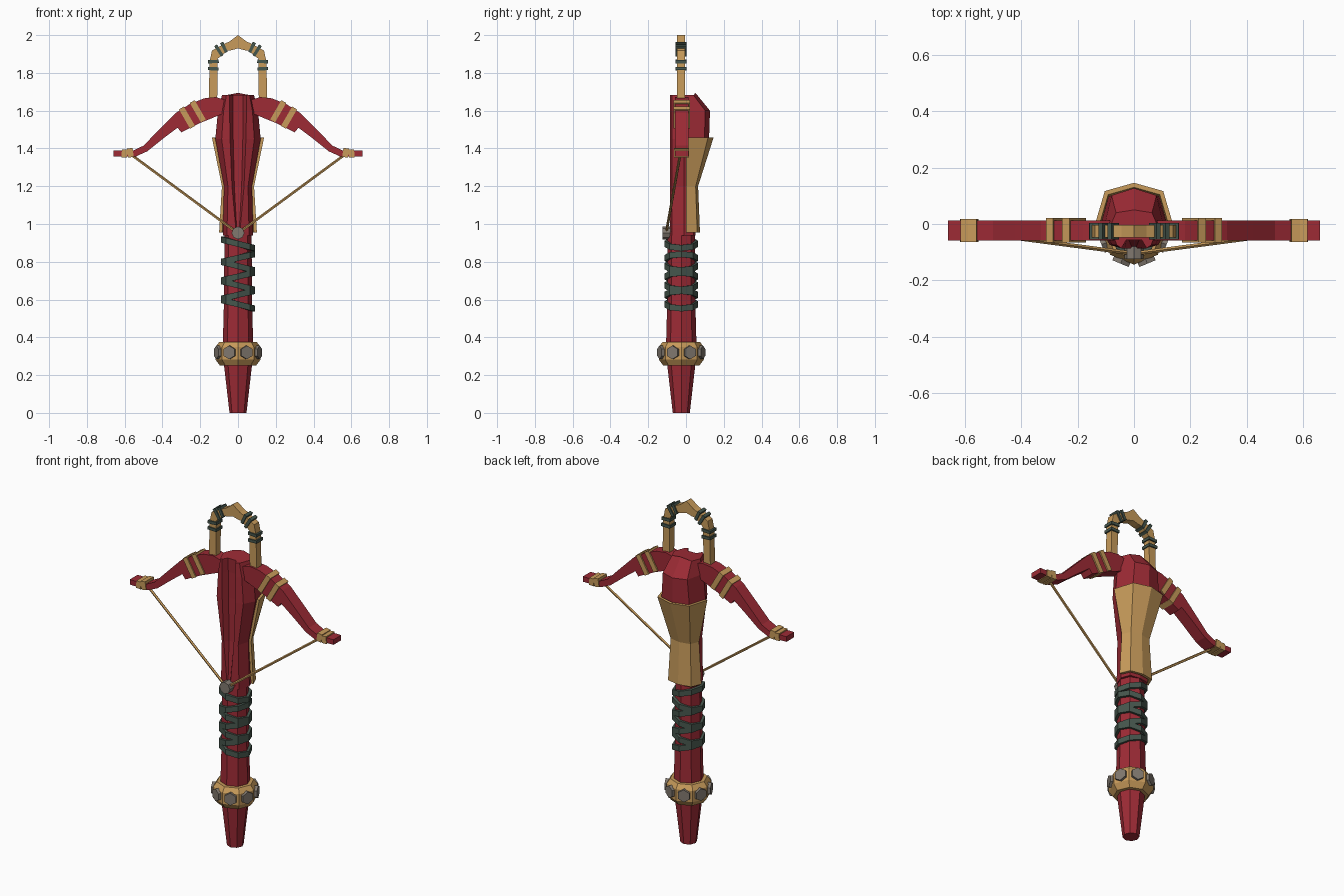
import bpy, bmesh, math
from mathutils import Vector, Matrix

if "Cube" in bpy.data.objects:
    bpy.data.objects.remove(bpy.data.objects["Cube"])

def material(name, rgb):
    m = bpy.data.materials.new(name)
    m.diffuse_color = (*rgb, 1)
    m.use_nodes = True
    m.node_tree.nodes["Principled BSDF"].inputs["Base Color"].default_value = m.diffuse_color
    return m

RED = material("red_lacquer", (0.34, 0.024, 0.036))
GOLD = material("gold_wood", (0.58, 0.33, 0.105))
GREEN = material("green_cord", (0.062, 0.095, 0.075))
GREY = material("grey_metal", (0.22, 0.19, 0.16))
AXIS_Y = -0.025

def finish(name, bm, mat):
    bmesh.ops.recalc_face_normals(bm, faces=bm.faces)
    me = bpy.data.meshes.new(name)
    bm.to_mesh(me)
    bm.free()
    me.materials.append(mat)
    ob = bpy.data.objects.new(name, me)
    bpy.context.collection.objects.link(ob)
    return ob

def loft(name, rings, mat, closed=False):
    """Skin a list of point rings; cap the ends, or join last to first."""
    bm = bmesh.new()
    vs = [[bm.verts.new(p) for p in r] for r in rings]
    n = len(vs[0])
    pairs = list(zip(vs, vs[1:])) + ([(vs[-1], vs[0])] if closed else [])
    for a, b in pairs:
        for i in range(n):
            j = (i + 1) % n
            bm.faces.new((a[i], a[j], b[j], b[i]))
    if not closed:
        bm.faces.new(vs[0])
        bm.faces.new(vs[-1])
    return finish(name, bm, mat)

def octagon(r, z, tilt=0.0):
    return [(r * math.sin(k * math.pi / 4), AXIS_Y - r * math.cos(k * math.pi / 4),
             z + tilt * math.sin(k * math.pi / 4)) for k in range(8)]

def plate(name, outline, y0, y1, mat):
    return loft(name, [[(x, y, z) for x, z in outline] for y in (y0, y1)], mat)

def box(name, x, z, along, across, y0, y1, angle, mat):
    """Block in the xz plane turned by angle around y."""
    c, s = math.cos(angle), math.sin(angle)
    pts = [(x + u * c - v * s, z + u * s + v * c) for u, v in
           ((-along/2, -across/2), (along/2, -across/2), (along/2, across/2), (-along/2, across/2))]
    return plate(name, pts, y0, y1, mat)

def rod(name, a, b, r, sides, mat):
    a, b = Vector(a), Vector(b)
    bm = bmesh.new()
    rot = (b - a).to_track_quat('Z', 'Y').to_matrix().to_4x4()
    bmesh.ops.create_cone(bm, cap_ends=True, segments=sides, radius1=r, radius2=r,
                          depth=(b - a).length, matrix=Matrix.Translation((a + b) / 2) @ rot)
    return finish(name, bm, mat)

# Handle: tapered octagonal shaft
loft("handle", [octagon(r, z) for r, z in ((0.045, 0), (0.075, 0.26), (0.08, 0.38),
                                           (0.074, 0.6), (0.072, 0.96))], RED)

# Pommel band with eight metal studs
loft("pommel_band", [octagon(r, z) for r, z in ((0.095, 0.25), (0.119, 0.282),
                                                (0.119, 0.348), (0.1, 0.375))], GOLD)
for k in range(8):
    a = math.radians(22.5 + 45 * k)
    d = Vector((math.sin(a), -math.cos(a), 0))
    c = Vector((0, AXIS_Y, 0.32))
    rod("stud", c + d * 0.095, c + d * 0.125, 0.036, 6, GREY)

# Cord wraps: tilted rings in alternating directions
for i, z in enumerate((0.895, 0.82, 0.777, 0.722, 0.675, 0.625, 0.575)):
    t = -0.022 if i % 2 == 0 else 0.02
    loft("grip_wrap", [octagon(0.07, z - 0.016, t), octagon(0.089, z - 0.016, t),
                       octagon(0.089, z + 0.016, t), octagon(0.07, z + 0.016, t)],
         GREEN, closed=True)

# Stock body: lofted section with a bolt channel in the front
def stock_ring(z, w, d, g, depth, front=-0.086):
    half = [(g * 0.6, front + depth), (g, front), (w * 0.72, front + 0.012),
            (w, -0.01), (w * 0.75, d * 0.8)]
    right = [(x, y, z) for x, y in half]
    left = [(-x, y, z) for x, y in reversed(half)]
    return right + [(0, d, z + (0.012 if z > 1.65 else 0))] + left

loft("stock", [stock_ring(0.94, 0.08, 0.05, 0.008, 0.0),
               stock_ring(0.98, 0.08, 0.05, 0.012, 0.005),
               stock_ring(1.2, 0.074, 0.052, 0.032, 0.03),
               stock_ring(1.45, 0.12, 0.122, 0.042, 0.035),
               stock_ring(1.6, 0.106, 0.127, 0.045, 0.035),
               stock_ring(1.682, 0.085, 0.05, 0.045, 0.03)], RED)

# Gold guard wrapped round the back of the stock
def guard_ring(z, w, d):
    shape = ((1, 0), (0.75, 0.8), (0, 1), (-0.75, 0.8), (-1, 0))
    t = 0.016
    outer = [(u * w, v * d, z) for u, v in shape]
    inner = [(u * (w - t), v * (d - t), z) for u, v in reversed(shape)]
    return outer + inner

loft("back_guard", [guard_ring(0.955, 0.1, 0.074), guard_ring(1.2, 0.085, 0.064),
                    guard_ring(1.458, 0.138, 0.146)], GOLD)

LIMB = [(0.04, 1.65), (0.12, 1.672), (0.18, 1.665), (0.255, 1.635), (0.33, 1.588),
        (0.42, 1.497), (0.5, 1.415), (0.555, 1.388), (0.66, 1.388), (0.66, 1.358),
        (0.54, 1.358), (0.48, 1.385), (0.39, 1.457), (0.32, 1.51), (0.30, 1.485),
        (0.2, 1.535), (0.04, 1.6)]
HOOP = [(0.155, 1.665), (0.15, 1.86), (0.138, 1.918), (0.07, 1.955), (0.045, 1.966), (0, 2.0),
        (0, 1.93), (0.035, 1.92), (0.055, 1.918), (0.108, 1.875), (0.11, 1.665)]

for s, side in ((-1, "left"), (1, "right")):
    # Bow limb and its gold bindings
    plate(side + "_limb", [(s * x, z) for x, z in LIMB], -0.059, 0.013, RED)
    for x, z in ((0.213, 1.597), (0.27, 1.563)):
        box(side + "_limb_band", s * x, z, 0.03, 0.118, -0.066, 0.021, s * math.radians(-30), GOLD)
    for x, z, h, a in ((0.57, 1.377, 0.048, -8), (0.601, 1.373, 0.042, 4)):
        box(side + "_tip_band", s * x, z, 0.03, h, -0.063, 0.017, s * math.radians(a), GOLD)
    # Bowstring half
    rod(side + "_string", (s * 0.57, -0.03, 1.37), (0, -0.105, 0.95), 0.0075, 5, GOLD)
    # Foot hoop half with cord bindings
    plate(side + "_hoop", [(s * x, z) for x, z in HOOP], -0.048, -0.004, GOLD)
    for x, z, w, a in ((0.131, 1.822, 0.056, 2), (0.13, 1.86, 0.056, -3),
                       (0.101, 1.918, 0.066, 58), (0.074, 1.935, 0.058, 64)):
        box(side + "_hoop_wrap", s * x, z, w, 0.017, -0.055, 0.003, s * math.radians(a), GREEN)

# String catch peg
rod("string_peg", (0, -0.07, 0.953), (0, -0.124, 0.953), 0.034, 8, GREY)
